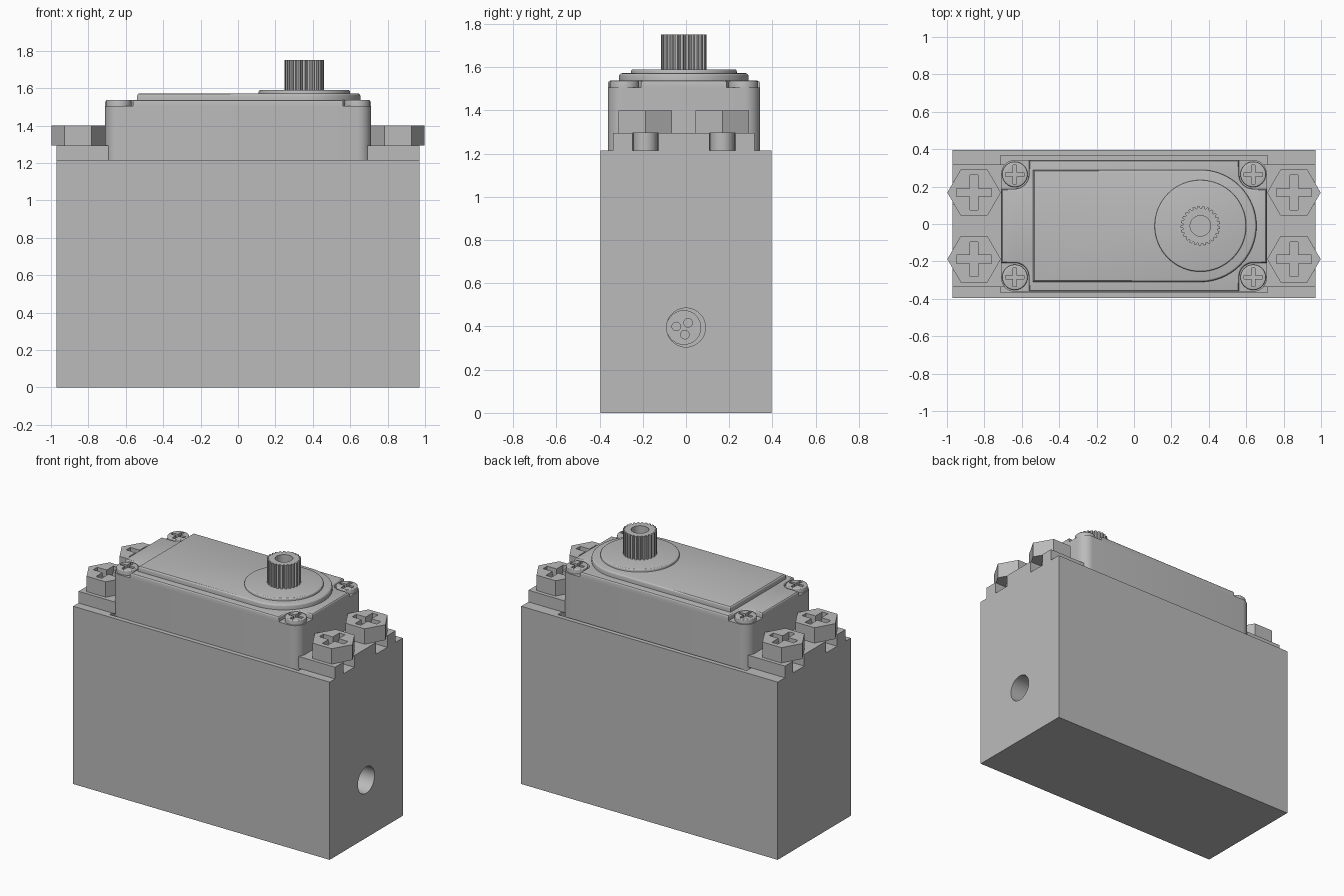
import bpy, bmesh
from math import sin, cos, pi, radians

cube = bpy.data.objects.get("Cube")
if cube:
    bpy.data.objects.remove(cube, do_unlink=True)

grey = bpy.data.materials.new("plain grey")
grey.use_nodes = True
grey.diffuse_color = (0.5, 0.5, 0.5, 1)
grey.node_tree.nodes["Principled BSDF"].inputs["Base Color"].default_value = (0.5, 0.5, 0.5, 1)
CY = -0.01          # the servo sits slightly off the centre of its box
parts = []


def arc(cx, cy, r, a0, a1, n):
    """Points along an arc, ends included, angles in degrees."""
    return [(cx + r * cos(radians(a0 + (a1 - a0) * i / n)),
             cy + r * sin(radians(a0 + (a1 - a0) * i / n))) for i in range(n + 1)]


def circle(cx, cy, r, n=48):
    return arc(cx, cy, r, 0, 360, n)[:-1]


def rect(x0, x1, y0, y1):
    return [(x0, y0), (x1, y0), (x1, y1), (x0, y1)]


def plus(cx, cy, half, w):
    """Cross-shaped outline of a screw recess."""
    pts = []
    for c, s in ((1, 0), (0, 1), (-1, 0), (0, -1)):
        for u, v in ((half, -w), (half, w), (w, w)):
            pts.append((cx + u * c - v * s, cy + u * s + v * c))
    return pts


def prism(name, pts, z0, z1, bevel=0, keep=True):
    """Extrude an outline upwards, optionally rounding its top rim."""
    bm = bmesh.new()
    base = bm.faces.new([bm.verts.new((x, y, z0)) for x, y in pts])
    ext = bmesh.ops.extrude_face_region(bm, geom=[base], use_keep_orig=True)
    top = [v for v in ext["geom"] if isinstance(v, bmesh.types.BMVert)]
    bmesh.ops.translate(bm, verts=top, vec=(0, 0, z1 - z0))
    bmesh.ops.recalc_face_normals(bm, faces=bm.faces)
    if bevel:
        rim = [e for e in bm.edges if all(v in top for v in e.verts)]
        bmesh.ops.bevel(bm, geom=rim, offset=bevel, segments=3, profile=0.5,
                        affect='EDGES')
    mesh = bpy.data.meshes.new(name)
    bm.to_mesh(mesh)
    bm.free()
    mesh.materials.append(grey)
    ob = bpy.data.objects.new(name, mesh)
    bpy.context.collection.objects.link(ob)
    if keep:
        parts.append(ob)
    return ob


def cut(ob, cutter):
    """Subtract the cutter and discard it."""
    mod = ob.modifiers.new("cut", 'BOOLEAN')
    mod.operation = 'DIFFERENCE'
    mod.object = cutter
    bpy.context.view_layer.objects.active = ob
    bpy.ops.object.modifier_apply(modifier=mod.name)
    bpy.data.objects.remove(cutter, do_unlink=True)


def lay_along_x(ob, x, y, z):
    ob.rotation_euler = (0, pi / 2, 0)
    ob.location = (x, y, z)
    bpy.context.view_layer.update()
    return ob


# Open box with a cable hole in the left end
box = prism("box", rect(-0.97, 0.97, -0.395, 0.395), 0, 1.215)
cut(box, prism("cavity", rect(-0.715, 0.715, -0.365, 0.365), 0.15, 1.4, keep=False))
cut(box, lay_along_x(prism("cable_hole", circle(0, 0, 0.09), 0, 0.5, keep=False),
                     0.6, 0, 0.395))

# Cable boss and three wire ends inside the hole
lay_along_x(prism("cable_boss", circle(0, 0, 0.08), 0, 0.06), 0.69, -0.01, 0.395)
for y, z in ((-0.045, 0.4), (0.01, 0.417), (-0.005, 0.362)):
    lay_along_x(prism("wire", circle(0, 0, 0.022, 20), 0, 0.09), 0.69, y, z)

# Servo case with rounded corners
quads = ((1, 1, 0), (-1, 1, 90), (-1, -1, 180), (1, -1, 270))
outline = []
for sx, sy, a in quads:
    outline += arc(sx * 0.638, CY + sy * 0.28, 0.072, a, a + 90, 8)
prism("servo_case", outline, 0.15, 1.505)

# Raised lid with notches curving round the corner screws
notch = [(0.71, 0.198)] + arc(0.637, 0.273, 0.075, 270, 180, 8) + [(0.562, 0.352)]
outline = []
for sx, sy, a in quads:
    pts = [(sx * x, CY + sy * y) for x, y in notch]
    outline += pts if sx * sy > 0 else pts[::-1]
prism("servo_lid", outline, 1.5, 1.537, 0.012)

# Top plate with a round end, then the bearing disc
prism("top_plate", [(-0.54, CY + 0.3), (-0.54, CY - 0.3)]
      + arc(0.355, CY, 0.3, -90, 90, 32), 1.53, 1.572, 0.015)
prism("bearing_disc", circle(0.355, CY, 0.245, 64), 1.565, 1.59, 0.01)

# Toothed output shaft with a screw hole
teeth = 25
outline = []
for i in range(teeth):
    for f, r in ((0, 0.094), (0.25, 0.094), (0.4, 0.106), (0.85, 0.106)):
        a = 2 * pi * (i + f) / teeth
        outline.append((0.355 + r * cos(a), CY + r * sin(a)))
shaft = prism("output_shaft", outline, 1.58, 1.75)
cut(shaft, prism("shaft_hole", circle(0.355, CY, 0.055, 32), 1.62, 1.9, keep=False))

# Small corner screws
for sx, sy, a in quads:
    x, y = sx * 0.637, CY + sy * 0.275
    screw = prism("corner_screw", circle(x, y, 0.068, 32), 1.495, 1.537, 0.008)
    cut(screw, prism("recess", plus(x, y, 0.05, 0.01), 1.517, 1.6, keep=False))

# Mounting flanges with open slots, held by hexagonal bolts
for sx, side in ((1, "left"), (-1, "right")):
    flange = prism(side + "_flange", rect(*sorted((sx * 0.69, sx * 0.97)),
                                          CY - 0.327, CY + 0.327), 1.215, 1.295)
    for sy in (1, -1):
        x, y = sx * 0.855, CY + sy * 0.178
        slot = [(sx * 1.1, y - 0.06), (sx * 1.1, y + 0.06)]
        slot += arc(x, y, 0.06, 90, 90 + sx * 180, 16)
        cut(flange, prism("slot", slot, 1.1, 1.4, keep=False))
        prism("bolt_shank", circle(x, y, 0.056, 32), 1.2, 1.3)
        head = prism("bolt_head", circle(x, y, 0.143, 6), 1.295, 1.4)
        cut(head, prism("recess", plus(x, y, 0.093, 0.022), 1.35, 1.5, keep=False))

# Smooth the round walls, keep the edges crisp
bpy.ops.object.select_all(action='DESELECT')
for ob in parts:
    ob.select_set(True)
bpy.context.view_layer.objects.active = box
bpy.ops.object.shade_smooth_by_angle(angle=radians(25))
